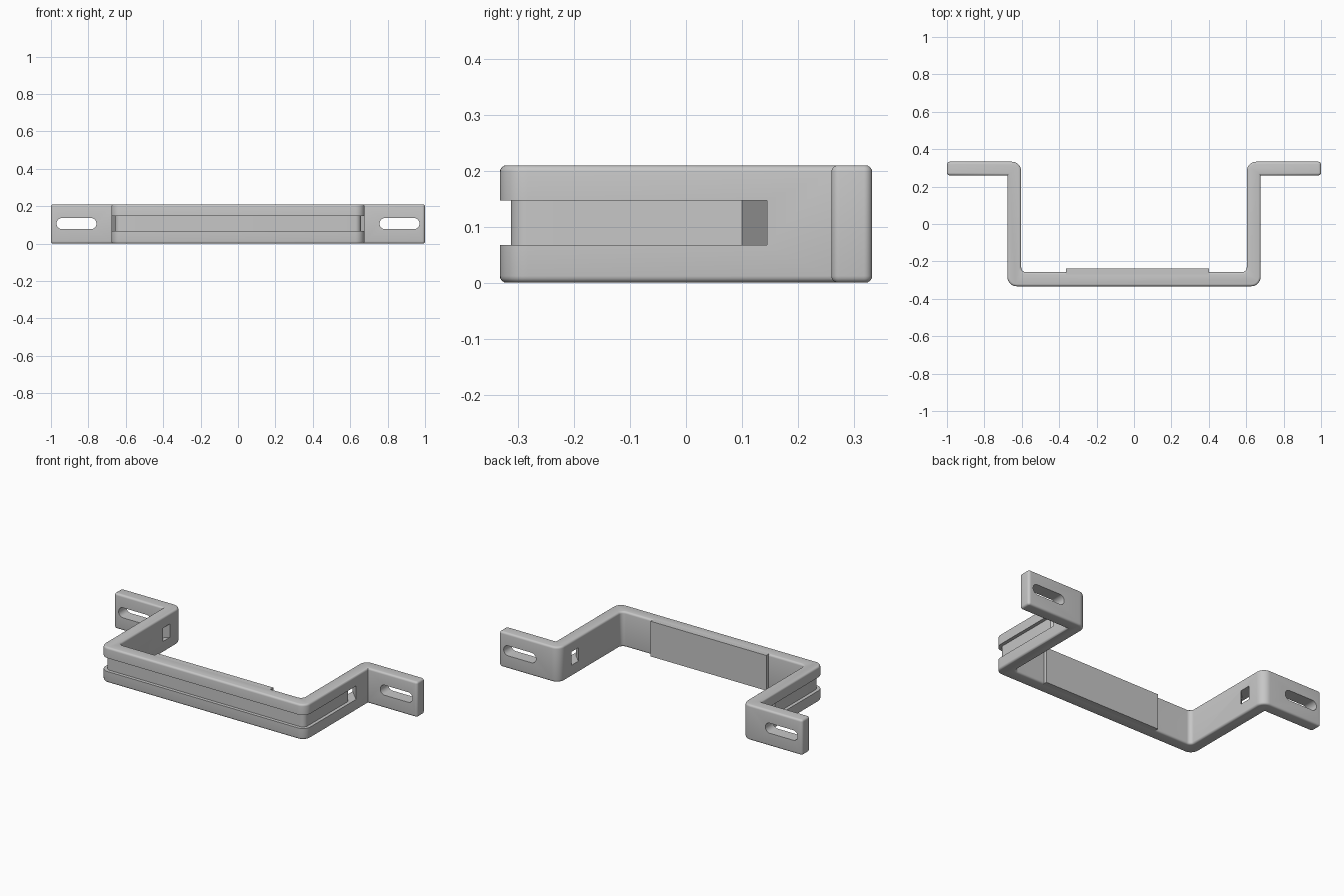
import bpy, bmesh, math
from mathutils import Vector

old = bpy.data.objects.get("Cube")
if old:
    bpy.data.objects.remove(old, do_unlink=True)

HEIGHT = 0.21
MID = 0.107

grey = bpy.data.materials.new("plain_grey")
grey.use_nodes = True
grey.diffuse_color = (0.57, 0.57, 0.57, 1)
grey.node_tree.nodes["Principled BSDF"].inputs["Base Color"].default_value = grey.diffuse_color


def rounded(points, steps=8):
    """Turn (x, y, radius) corners into an outline with filleted corners."""
    out = []
    for i, (x, y, r) in enumerate(points):
        p = Vector((x, y))
        if r == 0:
            out.append(p)
            continue
        a = (Vector(points[i - 1][:2]) - p).normalized()
        b = (Vector(points[(i + 1) % len(points)][:2]) - p).normalized()
        half = a.angle(b) / 2
        centre = p + (a + b).normalized() * (r / math.sin(half))
        start = (p + a * (r / math.tan(half)) - centre).normalized()
        end = (p + b * (r / math.tan(half)) - centre).normalized()
        out += [centre + start.slerp(end, k / steps) * r for k in range(steps + 1)]
    return out


def mirrored(half):
    """Complete a right-hand outline with its left-hand mirror image."""
    return half + [(-x, y, r) for x, y, r in reversed(half)]


def prism(name, outline, low, high, axis="Z", bevel=0):
    """Extrude an outline along Z or Y, optionally rounding both rims."""
    bm = bmesh.new()
    place = (lambda p, h: (p.x, p.y, h)) if axis == "Z" else (lambda p, h: (p.x, h, p.y))
    bottom = [bm.verts.new(place(p, low)) for p in outline]
    top = [bm.verts.new(place(p, high)) for p in outline]
    caps = [bm.faces.new(bottom), bm.faces.new(top)]
    for i in range(len(outline)):
        bm.faces.new((bottom[i - 1], bottom[i], top[i], top[i - 1]))
    bmesh.ops.recalc_face_normals(bm, faces=bm.faces)
    if bevel:
        rims = list({e for f in caps for e in f.edges})
        bmesh.ops.bevel(bm, geom=rims, offset=bevel, segments=4, profile=0.5, affect="EDGES")
    mesh = bpy.data.meshes.new(name)
    bm.to_mesh(mesh)
    bm.free()
    mesh.materials.append(grey)
    obj = bpy.data.objects.new(name, mesh)
    bpy.context.collection.objects.link(obj)
    return obj


def cut(target, cutter):
    cutter.hide_render = True
    mod = target.modifiers.new("cut", "BOOLEAN")
    mod.operation = "DIFFERENCE"
    mod.solver = "EXACT"
    mod.object = cutter
    bpy.context.view_layer.objects.active = target
    bpy.ops.object.modifier_apply(modifier=mod.name)
    bpy.data.objects.remove(cutter, do_unlink=True)


# Bent strap: front span, two legs and two mounting flanges
strap = mirrored([
    (0.603, -0.257, 0.025), (0.603, 0.333, 0.05), (1.0, 0.333, 0.015),
    (1.0, 0.26, 0.015), (0.677, 0.26, 0), (0.677, -0.333, 0.05),
])
bracket = prism("bracket_body", rounded(strap), 0, HEIGHT, bevel=0.012)

# Outer groove, running into a slanted slot through each leg
groove = mirrored([
    (0.72, -0.38, 0), (0.72, 0.102, 0), (0.57, 0.252, 0),
    (0.57, 0.187, 0), (0.657, 0.10, 0), (0.657, -0.313, 0.03),
])
cut(bracket, prism("groove_cutter", rounded(groove), MID - 0.04, MID + 0.04))

# Round-ended mounting slots in the flanges
for side in (-1, 1):
    a, b = side * 0.757, side * 0.97
    slot = [(x, z, 0.0295) for x, z in
            ((a, MID - 0.03), (b, MID - 0.03), (b, MID + 0.03), (a, MID + 0.03))]
    cut(bracket, prism("slot_cutter", rounded(slot), 0.2, 0.4, axis="Y"))

# Thickened pad on the inside of the span
pad = [Vector(p) for p in ((-0.363, -0.27), (0.4, -0.27), (0.4, -0.238), (-0.363, -0.238))]
inner_pad = prism("inner_pad", pad, 0, HEIGHT)

# Smooth rounded edges, keep creases sharp
for obj in (bracket, inner_pad):
    bpy.ops.object.select_all(action="DESELECT")
    obj.select_set(True)
    bpy.context.view_layer.objects.active = obj
    bpy.ops.object.shade_smooth_by_angle(angle=math.radians(30))
